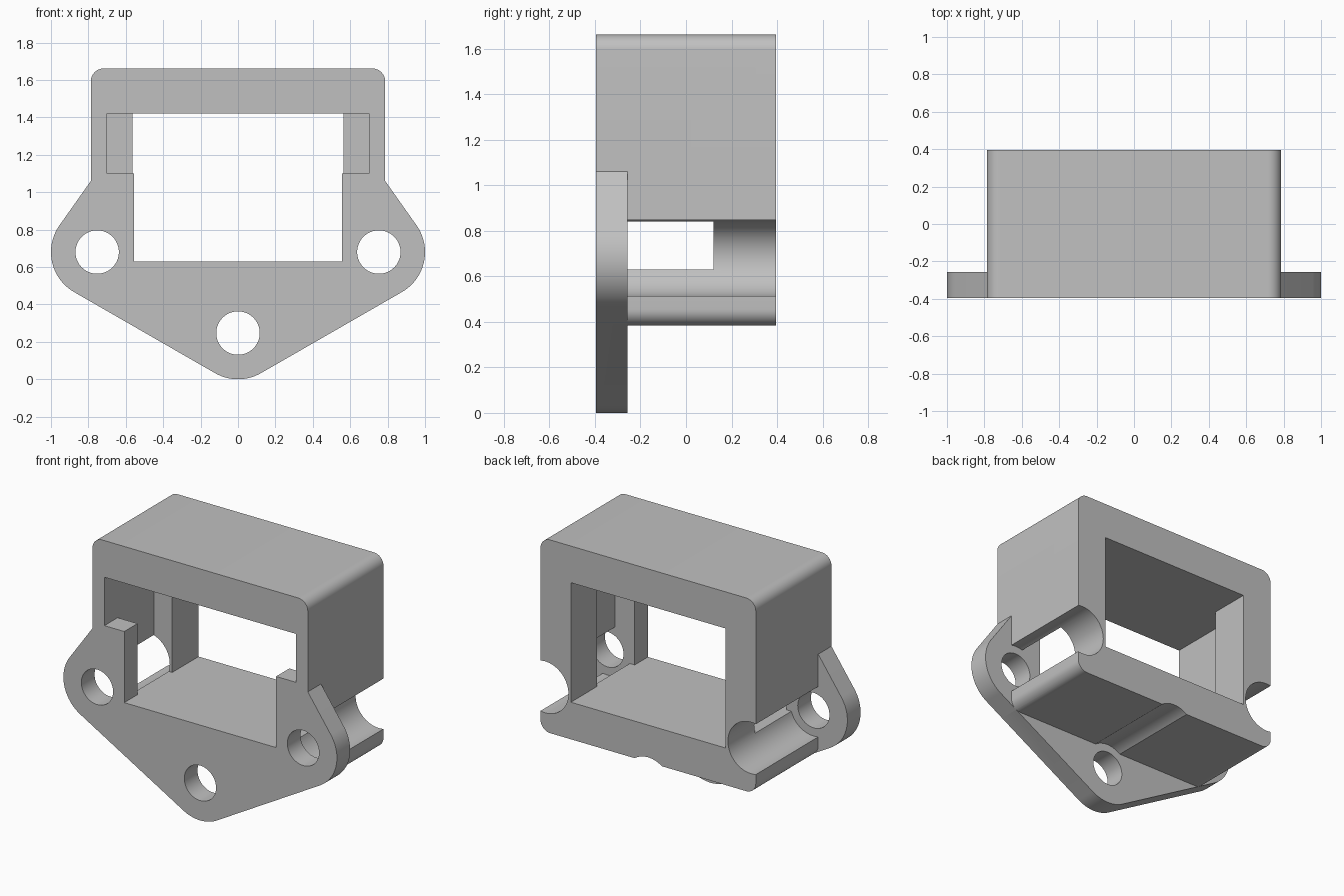
import bpy
import bmesh
from math import sin, cos, radians
from mathutils import Vector

cube = bpy.data.objects.get("Cube")
if cube:
    bpy.data.objects.remove(cube, do_unlink=True)

grey = bpy.data.materials.new("plain grey")
grey.use_nodes = True
colour = (0.53, 0.53, 0.53, 1)
grey.diffuse_color = colour
grey.node_tree.nodes["Principled BSDF"].inputs["Base Color"].default_value = colour

FRONT, BACK, FLANGE_BACK = -0.395, 0.395, -0.257
SIDE_X, SIDE_Z, LOW_Z, LOBE = 0.753, 0.68, 0.247, 0.247


def arc(cx, cz, r, start, end, n):
    step = (end - start) / n
    return [(cx + r * cos(radians(start + i * step)),
             cz + r * sin(radians(start + i * step))) for i in range(n + 1)]


def circle(cx, cz, r, n=64):
    return arc(cx, cz, r, 0, 360, n)[:-1]


def rect(x, z0, z1):
    return [(-x, z0), (x, z0), (x, z1), (-x, z1)]


def prism(name, outline, y0, y1):
    """Extrude an x-z outline from y0 to y1."""
    bm = bmesh.new()
    face = bm.faces.new([bm.verts.new((x, y0, z)) for x, z in outline])
    moved = bmesh.ops.extrude_face_region(bm, geom=[face])["geom"]
    bmesh.ops.translate(bm, vec=Vector((0, y1 - y0, 0)),
                        verts=[v for v in moved if isinstance(v, bmesh.types.BMVert)])
    bmesh.ops.recalc_face_normals(bm, faces=bm.faces)
    mesh = bpy.data.meshes.new(name)
    bm.to_mesh(mesh)
    bm.free()
    mesh.materials.append(grey)
    obj = bpy.data.objects.new(name, mesh)
    bpy.context.collection.objects.link(obj)
    return obj


def combine(target, tool, operation="DIFFERENCE"):
    """Apply a boolean and discard the tool."""
    mod = target.modifiers.new("combine", "BOOLEAN")
    mod.operation, mod.solver, mod.object = operation, "EXACT", tool
    bpy.ops.object.select_all(action="DESELECT")
    bpy.context.view_layer.objects.active = target
    target.select_set(True)
    bpy.ops.object.modifier_apply(modifier=mod.name)
    bpy.data.objects.remove(tool, do_unlink=True)


# Rounded housing block
w, bottom, top, r = 0.787, 0.385, 1.662, 0.07
outline = (arc(w - r, bottom + r, r, -90, 0, 10) + arc(w - r, top - r, r, 0, 90, 10)
           + arc(r - w, top - r, r, 90, 180, 10) + arc(r - w, bottom + r, r, 180, 270, 10))
housing = prism("mounting_housing", outline, FRONT, BACK)

# Screwdriver channels behind the screw holes
screws = [(-SIDE_X, SIDE_Z), (SIDE_X, SIDE_Z), (0, LOW_Z)]
for x, z in screws:
    combine(housing, prism("channel_cutter", circle(x, z, 0.17), FLANGE_BACK, 0.6))

# Three-lobed front flange
right = arc(SIDE_X, SIDE_Z, LOBE, -60, 34.5, 24) + [(w, 1.06)]
low = arc(0, LOW_Z, LOBE, -120, -60, 16)
left = [(-x, z) for x, z in reversed(right)]
combine(housing, prism("flange", low + right + left, FRONT, FLANGE_BACK), "UNION")

# Inner cavity: front opening, slots over the tabs, wide pocket, rear opening
floor, ceiling, pocket_back = 0.63, 1.42, 0.12
for half, z0, y0, y1 in [(0.555, floor, -0.6, -0.1),
                         (0.70, floor, FLANGE_BACK, pocket_back),
                         (0.70, 1.10, -0.6, 0.0),
                         (0.565, floor, 0.0, 0.6)]:
    combine(housing, prism("cavity_cutter", rect(half, z0, ceiling), y0, y1))

# Screw holes through the flange
for x, z in screws:
    combine(housing, prism("hole_cutter", circle(x, z, 0.116), -0.6, FLANGE_BACK + 0.02))

# Merge flat areas and smooth the curved walls
bm = bmesh.new()
bm.from_mesh(housing.data)
bmesh.ops.remove_doubles(bm, verts=bm.verts, dist=0.0002)
bmesh.ops.dissolve_limit(bm, angle_limit=radians(0.5), verts=bm.verts, edges=bm.edges)
bm.to_mesh(housing.data)
bm.free()
bpy.ops.object.shade_smooth_by_angle(angle=radians(30))
